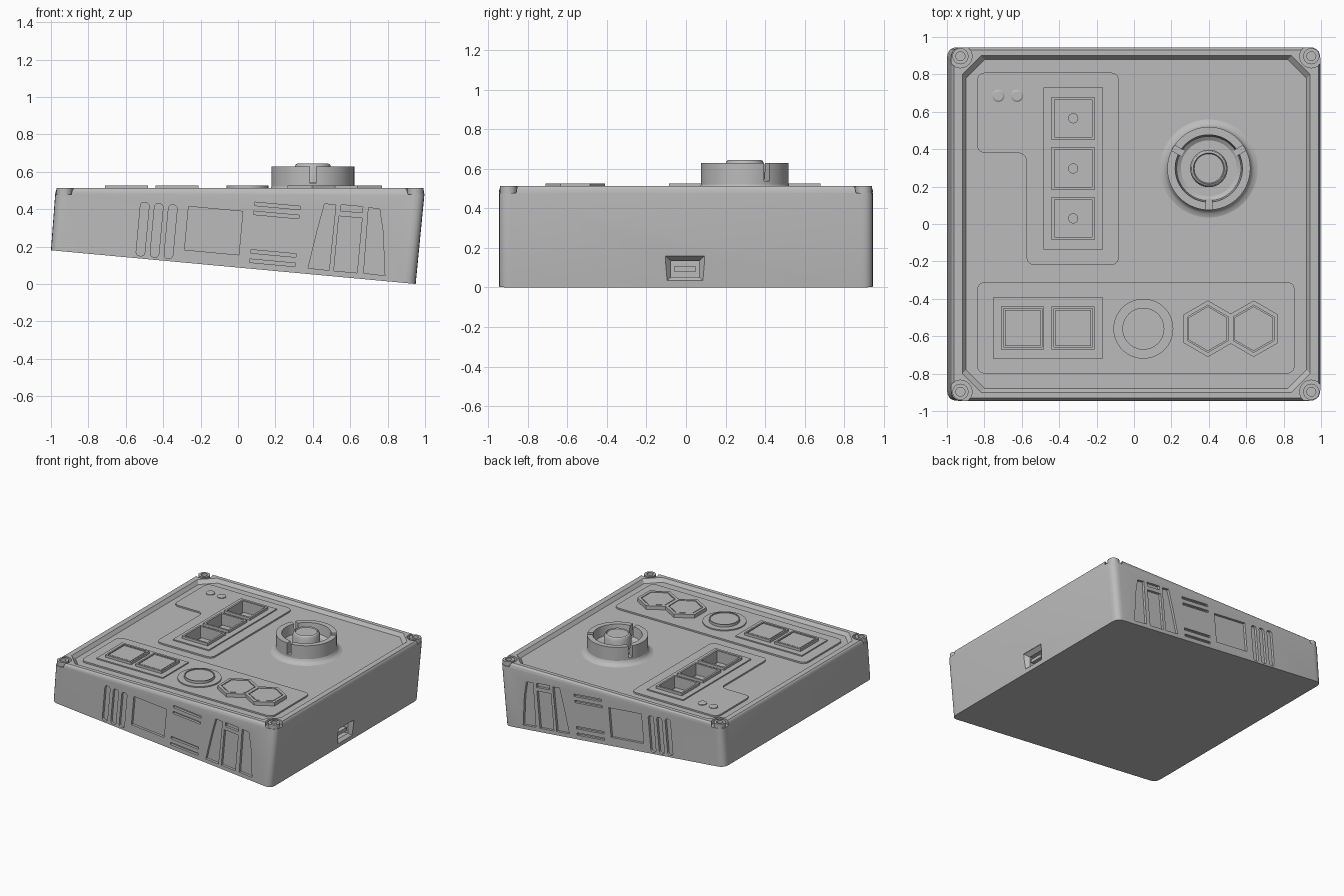
import bpy, bmesh, math
from mathutils import Vector

if "Cube" in bpy.data.objects:
    bpy.data.objects.remove(bpy.data.objects["Cube"])

GREY = (0.5, 0.5, 0.5, 1)
mat = bpy.data.materials.new("warm_grey_plastic")
mat.use_nodes = True
mat.diffuse_color = GREY
mat.node_tree.nodes["Principled BSDF"].inputs["Base Color"].default_value = GREY

TOP, PANEL, PLATE, TRIM, CAP = 0.512, 0.485, 0.497, 0.506, 0.526


def finish(name, bm):
    bmesh.ops.recalc_face_normals(bm, faces=bm.faces)
    me = bpy.data.meshes.new(name)
    bm.to_mesh(me)
    bm.free()
    me.materials.append(mat)
    ob = bpy.data.objects.new(name, me)
    bpy.context.collection.objects.link(ob)
    return ob


def loft(bm, rings):
    """Closed solid through rings that share a point count."""
    loops = [[bm.verts.new(p) for p in r] for r in rings]
    n = len(loops[0])
    for a, b in zip(loops, loops[1:]):
        for i in range(n):
            bm.faces.new((a[i], a[(i + 1) % n], b[(i + 1) % n], b[i]))
    bm.faces.new(loops[0])
    bm.faces.new(loops[-1])


def at(pts, z):
    return [(x, y, z) for x, y in pts]


def ngon(cx, cy, r, n=40, turn=0.0):
    return [(cx + r * math.cos(turn + math.tau * i / n),
             cy + r * math.sin(turn + math.tau * i / n)) for i in range(n)]


def rect(cx, cy, hx, hy):
    return [(cx - hx, cy - hy), (cx + hx, cy - hy), (cx + hx, cy + hy), (cx - hx, cy + hy)]


def rounded(pts, r, steps=5):
    """Round every corner of an outline; one step gives a chamfer."""
    out = []
    for i, p in enumerate(pts):
        p = Vector(p)
        a = p + (Vector(pts[i - 1]) - p).normalized() * r
        b = p + (Vector(pts[(i + 1) % len(pts)]) - p).normalized() * r
        for k in range(steps + 1):
            t = k / steps
            out.append(tuple(a * (1 - t) ** 2 + p * 2 * t * (1 - t) + b * t * t))
    return out


def prism(name, pts, z0, z1):
    bm = bmesh.new()
    loft(bm, [at(pts, z0), at(pts, z1)])
    return finish(name, bm)


def hollow(name, outer, inner, z0, z1, floor):
    """Raised plate with a recessed centre."""
    bm = bmesh.new()
    loft(bm, [at(outer, z0), at(outer, z1), at(inner, z1), at(inner, floor)])
    return finish(name, bm)


def lathe(name, profile, cx, cy, n=64):
    bm = bmesh.new()
    loft(bm, [at(ngon(cx, cy, r, n), z) for r, z in profile])
    return finish(name, bm)


def cut(ob, cutter):
    mod = ob.modifiers.new("cut", "BOOLEAN")
    mod.operation, mod.solver, mod.object = "DIFFERENCE", "EXACT", cutter
    bpy.context.view_layer.objects.active = ob
    bpy.ops.object.modifier_apply(modifier=mod.name)


def drop(*cutters):
    for c in cutters:
        bpy.data.objects.remove(c)


# Wedge-shaped housing with a rounded lip and a sunken top panel
def shell(inset, level):
    pts = rounded(rect(0, 0, 1 - inset, 0.945 - inset), 0.06)
    ring = []
    for x, y in pts:
        low = Vector((-0.025 + x * 0.975, y, 0.09 - x * 0.09))
        high = Vector((0.0125 + x * 0.9875, y, TOP))
        ring.append(low.lerp(high, level))
    return ring


bm = bmesh.new()
loft(bm, [shell(0, 0), shell(0, 0.93), shell(0.004, 0.97), shell(0.014, 1)])
housing = finish("housing", bm)

inner_top = rounded(rect(0.012, 0, 0.93, 0.9), 0.1, 1)
inner_low = rounded(rect(0.012, 0, 0.91, 0.88), 0.1, 1)
bm = bmesh.new()
loft(bm, [at(inner_low, PANEL), at(inner_top, TOP), at(inner_top, 0.6)])
panel_cutter = finish("panel_cutter", bm)
cut(housing, panel_cutter)

# Corner screw bosses
for sx in (-1, 1):
    for sy in (-1, 1):
        cx, cy = 0.01 + sx * 0.938, sy * 0.897
        pocket = prism("pocket_cutter", ngon(cx, cy, 0.062, 32), 0.478, 0.6)
        cut(housing, pocket)
        drop(pocket)
        hollow("screw_boss", ngon(cx, cy, 0.043, 32), ngon(cx, cy, 0.024, 32), 0.47, TOP, 0.475)

# Side vents, sheared along the sloping base and repeated front and back
SLOPE = -0.092


def tilted(cx, cz, hx, hz):
    return [(cx + x - SLOPE * z, cz + z + SLOPE * x) for x, z in rect(0, 0, hx, hz)]


vents = [rounded(tilted(x, 0.293 - 0.007 * i, 0.023, 0.143), 0.022)
         for i, x in enumerate((-0.51, -0.435, -0.36))]
vents.append(tilted(-0.13, 0.285, 0.145, 0.116))
vents += [tilted(x, z, 0.122, 0.009) for x, z in
          ((0.212, 0.417), (0.205, 0.369), (0.19, 0.163), (0.184, 0.113))]
vents += [tilted(0.608, 0.402, 0.058, 0.016), tilted(0.588, 0.211, 0.062, 0.146)]
vents.append([(0.375, 0.085), (0.487, 0.073), (0.523, 0.422), (0.463, 0.428), (0.425, 0.29)])
vents.append([(0.672, 0.058), (0.785, 0.045), (0.775, 0.28), (0.757, 0.4), (0.698, 0.408)])
bm = bmesh.new()
for side in (-1, 1):
    for v in vents:
        loft(bm, [[(x, side * y, z) for x, z in v] for y in (0.925, 1.0)])
vent_cutter = finish("vent_cutter", bm)
cut(housing, vent_cutter)

# Connector socket with a bevelled mouth and a tongue
bm = bmesh.new()
loft(bm, [[(x, y, z) for y, z in rect(-0.005, 0.093, hy, hz)]
          for x, hy, hz in ((0.88, 0.07, 0.04), (0.93, 0.07, 0.04), (0.962, 0.098, 0.066), (1.05, 0.098, 0.066))])
socket_cutter = finish("socket_cutter", bm)
cut(housing, socket_cutter)
bm = bmesh.new()
loft(bm, [[(x, y, z) for y, z in rect(-0.005, 0.093, 0.055, 0.013)] for x in (0.87, 0.93)])
finish("socket_tongue", bm)

# Raised plates on the top panel
l_outline = [(-0.84, 0.81), (-0.84, 0.38), (-0.575, 0.38), (-0.575, -0.22), (-0.08, -0.22), (-0.08, 0.81)]
switch_plate = prism("switch_plate", rounded(l_outline, 0.05), PANEL - 0.01, PLATE)
prism("button_plate", rounded(rect(0.01, -0.555, 0.85, 0.245), 0.05), PANEL - 0.01, PLATE)
switch_trim = prism("switch_trim", rect(-0.325, 0.297, 0.16, 0.432), PANEL, TRIM)
prism("button_trim", rect(-0.46, -0.555, 0.295, 0.163), PANEL, TRIM)

for x in (-0.725, -0.625):
    lathe("indicator_light", [(0.033, PANEL), (0.033, 0.503), (0.025, 0.508)], x, 0.685, 24)

# Three switch wells, each with a stem and a small pin
for y in (0.565, 0.297, 0.03):
    well = prism("well_cutter", rect(-0.325, y, 0.1, 0.1), 0.43, 0.6)
    frame = prism("switch_frame", rect(-0.325, y, 0.115, 0.115), PANEL, CAP)
    for ob in (housing, switch_plate, switch_trim, frame):
        cut(ob, well)
    drop(well)
    prism("switch_body", rect(-0.325, y, 0.088, 0.095), 0.425, 0.438)
    prism("switch_stem", ngon(-0.325, y, 0.027, 24), 0.43, 0.448)
    prism("switch_pin", ngon(-0.293, y + 0.063, 0.012, 16), 0.43, 0.442)
    prism("switch_tab", ngon(-0.375, y + 0.03, 0.012, 16), 0.43, 0.442)

# Square, round and hexagonal buttons
for x in (-0.595, -0.325):
    hollow("square_frame", rect(x, -0.555, 0.115, 0.115), rect(x, -0.555, 0.103, 0.103), PANEL, CAP, TRIM)
    prism("square_button", rect(x, -0.555, 0.096, 0.096), PANEL, CAP - 0.002)
prism("round_trim", ngon(0.05, -0.56, 0.16, 56), PANEL, TRIM)
lathe("round_button", [(0.112, PANEL), (0.112, CAP), (0.104, CAP), (0.104, CAP - 0.006)], 0.05, -0.56, 56)
for x in (0.395, 0.64):
    outer, ring, core = (ngon(x, -0.56, r, 6, math.pi / 6) for r in (0.151, 0.126, 0.119))
    hollow("hexagon_frame", outer, ring, PANEL, CAP, CAP - 0.012)
    prism("hexagon_button", core, PANEL, CAP - 0.001)

# Rotary dial: flared base, slotted ring and a central post
KX, KY = 0.4, 0.297
lathe("dial_base", [(0.262, PANEL - 0.01), (0.262, PANEL), (0.24, 0.492), (0.228, 0.505), (0.222, 0.52)], KX, KY)
ring = lathe("dial_ring", [(0.222, 0.5), (0.222, 0.628), (0.18, 0.628), (0.172, 0.55), (0.15, 0.535), (0.1, 0.535)], KX, KY)
bm = bmesh.new()
for k in range(3):
    a = math.radians(30 + 120 * k)
    d, s = Vector((math.cos(a), math.sin(a))), Vector((-math.sin(a), math.cos(a))) * 0.016
    c = Vector((KX, KY))
    slot = [tuple(c + d * r + s * w) for r, w in ((0.16, -1), (0.26, -1), (0.26, 1), (0.16, 1))]
    loft(bm, [at(slot, 0.538), at(slot, 0.7)])
slot_cutter = finish("slot_cutter", bm)
cut(ring, slot_cutter)
lathe("dial_post", [(0.1, 0.5), (0.1, 0.62), (0.092, 0.638), (0.083, 0.644), (0.078, 0.636)], KX, KY)
drop(panel_cutter, vent_cutter, socket_cutter, slot_cutter)

# Smooth the curved walls and keep crisp edges
bpy.ops.object.select_all(action="DESELECT")
for ob in bpy.context.scene.objects:
    if ob.type == "MESH" and mat.name in ob.data.materials:
        ob.select_set(True)
        bpy.context.view_layer.objects.active = ob
bpy.ops.object.shade_smooth_by_angle(angle=math.radians(30))
